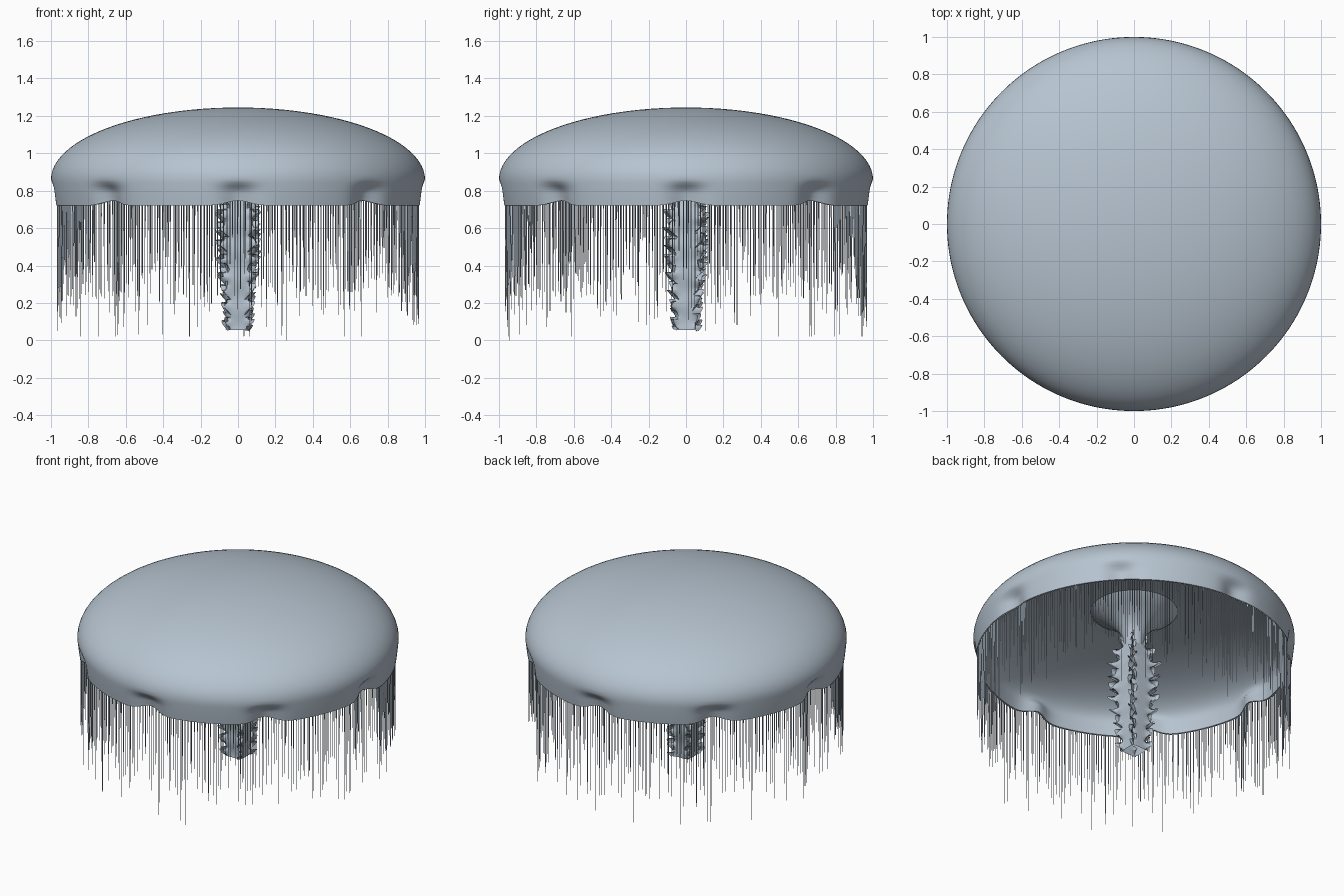
import bpy, bmesh, math, random
from mathutils import Vector

random.seed(4)
if "Cube" in bpy.data.objects:
    bpy.data.objects.remove(bpy.data.objects["Cube"])

COLOUR = (0.47, 0.55, 0.63, 1)
mat = bpy.data.materials.new("pale blue grey")
mat.use_nodes = True
mat.diffuse_color = COLOUR
mat.node_tree.nodes["Principled BSDF"].inputs["Base Color"].default_value = COLOUR


def finish(bm, name, angle=None, normals=True):
    if normals:
        bmesh.ops.recalc_face_normals(bm, faces=bm.faces)
    mesh = bpy.data.meshes.new(name)
    bm.to_mesh(mesh)
    bm.free()
    mesh.materials.append(mat)
    ob = bpy.data.objects.new(name, mesh)
    bpy.context.collection.objects.link(ob)
    if angle:
        bpy.ops.object.select_all(action='DESELECT')
        ob.select_set(True)
        bpy.context.view_layer.objects.active = ob
        bpy.ops.object.shade_smooth_by_angle(angle=math.radians(angle))
    return ob


def skin(bm, rows, closed):
    """Join successive rows of points with quads."""
    rings = [[bm.verts.new(p) for p in row] for row in rows]
    for a, b in zip(rings, rings[1:]):
        n = len(a)
        for i in range(n if closed else n - 1):
            j = (i + 1) % n
            bm.faces.new((a[i], a[j], b[j], b[i]))
    return rings


def smooth(t):
    t = min(max(t, 0), 1)
    return t * t * (3 - 2 * t)


def margin(r, z, a):
    """Point on the bell, with eight notches pressed into its margin."""
    step = math.pi / 4
    off = a - step * round(a / step)
    dent = math.exp(-(off / 0.09) ** 2) * smooth((0.86 - z) / 0.07)
    r -= 0.045 * dent
    z += 0.027 * dent * smooth((0.8 - z) / 0.08)
    return Vector((r * math.cos(a), r * math.sin(a), z))


# Bell: domed top, thin notched margin, hollow underside
SEG = 256
quarter = [math.pi / 2 * i / 24 for i in range(25)]
outer = [(max(math.sin(t), 0.004), 0.86 + 0.385 * math.cos(t)) for t in quarter]
side = [(1 - 0.015 * (i / 8) ** 1.3, 0.86 - 0.14 * i / 8) for i in range(1, 9)]
inside = [(0.972 - 0.002 * i, 0.72 + 0.02 * i) for i in range(5)]
ceiling = [(0.964 * math.cos(t), 0.8 + 0.27 * math.sin(t)) for t in quarter[1:20]]
bm = bmesh.new()
rings = skin(bm, [[margin(r, z, math.tau * i / SEG) for i in range(SEG)]
                  for r, z in outer + side + inside + ceiling], True)
bm.faces.new(rings[0])
bm.faces.new(rings[-1])
finish(bm, "bell", 40)

# Mouth funnel: flares from the stalk up into the underside
funnel = [(0.28, 1.065), (0.26, 1.045), (0.2, 1.01), (0.14, 0.965),
          (0.095, 0.92), (0.07, 0.87), (0.06, 0.8)]
bm = bmesh.new()
skin(bm, [[(r * math.cos(math.tau * i / 48), r * math.sin(math.tau * i / 48), z)
           for i in range(48)] for r, z in funnel], True)
finish(bm, "mouth_funnel", 40)


def arm_width(z):
    if z > 0.65:
        return 0.095 - 0.045 * smooth((z - 0.65) / 0.25)
    return 0.065 + 0.03 * smooth((z - 0.05) / 0.5)


# Oral arms: four hanging sheets with frilled edges meeting at the corners
ROWS, COLS = 110, 16
for k, label in enumerate(("front", "left", "back", "right")):
    turn = math.pi / 2 * k
    out = Vector((math.sin(turn), -math.cos(turn), 0))
    along = Vector((math.cos(turn), math.sin(turn), 0))
    phase = [random.uniform(0, math.tau) for _ in range(4)]
    rows = []
    for i in range(ROWS + 1):
        z = 0.055 + 0.845 * i / ROWS
        w = arm_width(z)
        row = []
        for j in range(COLS + 1):
            u = 2 * j / COLS - 1
            s = 0 if u < 0 else 1
            edge = abs(u) ** 4
            wave = math.sin(z * 75 + phase[s])
            ripple = math.sin(z * 131 + phase[s + 2])
            x = u * w * (1.08 + edge * (0.18 * ripple + 0.1 * wave))
            depth = w * 0.86 + 0.003 * math.sin(z * 40 + phase[0])
            depth += edge * (0.026 * wave + 0.01 * ripple) * w / 0.09
            p = along * x + out * depth
            p.z = z + 0.012 * edge * ripple
            row.append(p)
        rows.append(row)
    bm = bmesh.new()
    skin(bm, rows, False)
    finish(bm, label + "_oral_arm", 35, False)

# Tentacles: fine straight threads of uneven length around the margin
COUNT = 400
bm = bmesh.new()
for i in range(COUNT):
    a = math.tau * (i + random.uniform(-0.3, 0.3)) / COUNT
    top = margin(0.979, 0.72, a)
    tip = 0.0 if i == 317 else min(max(random.gauss(0.31, 0.12), 0.02), 0.55)
    rows = []
    for z, r in ((top.z + 0.01, 0.0035), (tip, 0.0018)):
        rows.append([(top.x + r * math.cos(a + math.tau * k / 3),
                      top.y + r * math.sin(a + math.tau * k / 3), z) for k in range(3)])
    ends = skin(bm, rows, True)
    bm.faces.new(ends[0])
    bm.faces.new(ends[1])
finish(bm, "tentacles")
